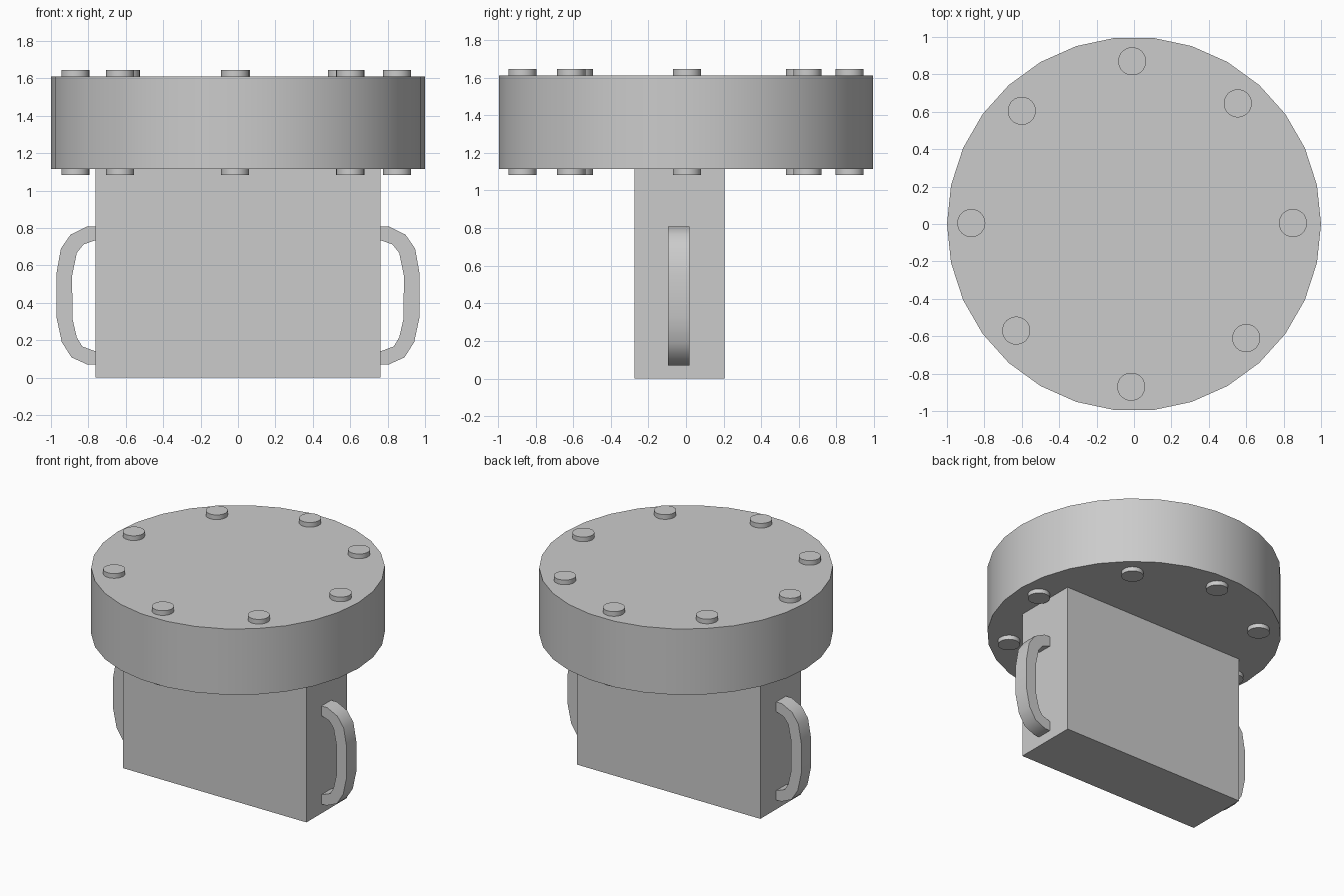
import bpy, bmesh, math

if "Cube" in bpy.data.objects:
    bpy.data.objects.remove(bpy.data.objects["Cube"])


def make_object(name, bm, smooth=False):
    bmesh.ops.recalc_face_normals(bm, faces=bm.faces)
    mesh = bpy.data.meshes.new(name)
    bm.to_mesh(mesh)
    bm.free()
    obj = bpy.data.objects.new(name, mesh)
    bpy.context.collection.objects.link(obj)
    if smooth:
        bpy.ops.object.select_all(action='DESELECT')
        obj.select_set(True)
        bpy.context.view_layer.objects.active = obj
        bpy.ops.object.shade_smooth_by_angle(angle=math.radians(40))
    return obj


def prism(name, points, place, offset, smooth=False):
    """Extrude a closed outline; place maps each 2D point into 3D."""
    bm = bmesh.new()
    face = bm.faces.new([bm.verts.new(place(a, b)) for a, b in points])
    ext = bmesh.ops.extrude_face_region(bm, geom=[face], use_keep_orig=True)
    verts = [v for v in ext['geom'] if isinstance(v, bmesh.types.BMVert)]
    bmesh.ops.translate(bm, verts=verts, vec=offset)
    return make_object(name, bm, smooth)


def cylinder(name, x, y, z0, z1, radius, sides):
    ring = [(x + radius * math.cos(math.tau * i / sides),
             y + radius * math.sin(math.tau * i / sides)) for i in range(sides)]
    return prism(name, ring, lambda a, b: (a, b, z0), (0, 0, z1 - z0), True)


# Round flange, a vertex on the x axis
cylinder("flange_disc", 0, 0, 1.115, 1.61, 1.0, 30)

# Bolts passing through the flange, slightly uneven spacing
bolts = [(-0.01, 0.87), (0.555, 0.645), (0.85, 0.005), (0.6, -0.61),
         (-0.015, -0.87), (-0.63, -0.57), (-0.87, 0.005), (-0.6, 0.605)]
for i, (x, y) in enumerate(bolts):
    cylinder(f"bolt_{i + 1}", x, y, 1.083, 1.645, 0.075, 30)

# Box body under the flange
prism("box_body", [(-0.762, -0.275), (0.762, -0.275), (0.762, 0.205), (-0.762, 0.205)],
      lambda a, b: (a, b, 0), (0, 0, 1.115))

# Curved side handles: outer edge then inner edge, in x and z
outer = [(0.76, 0.807), (0.81, 0.807), (0.895, 0.765), (0.947, 0.69), (0.971, 0.555),
         (0.971, 0.325), (0.942, 0.19), (0.89, 0.108), (0.805, 0.07), (0.76, 0.07)]
inner = [(0.76, 0.14), (0.833, 0.167), (0.862, 0.215), (0.885, 0.315),
         (0.887, 0.545), (0.862, 0.667), (0.825, 0.713), (0.76, 0.735)]
for side, sx in (("left", -1), ("right", 1)):
    prism(f"handle_{side}", outer + inner,
          lambda a, b: (sx * a, -0.097, b), (0, 0.115, 0), True)
